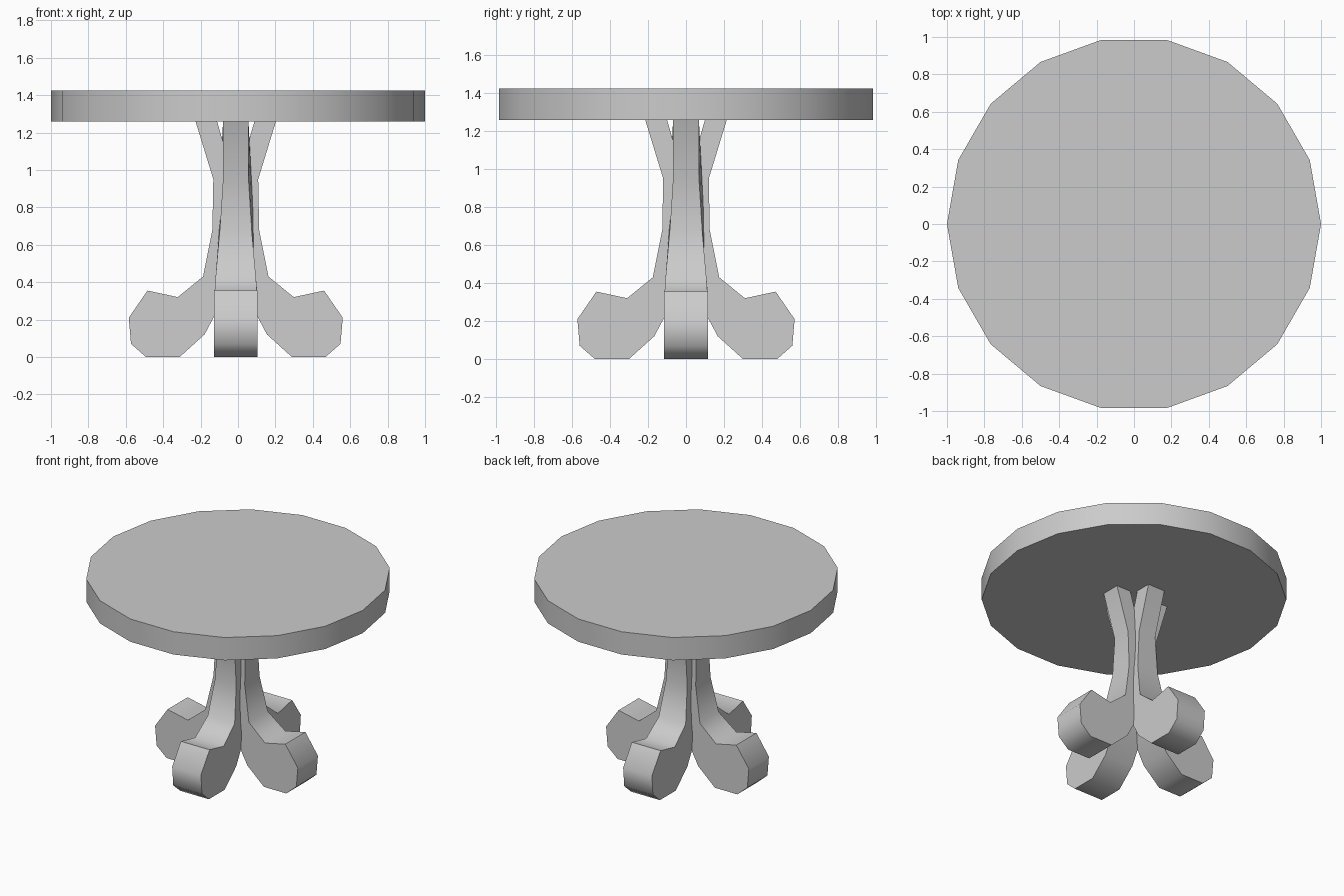
import bpy
import math
from mathutils import Matrix, Vector

cube = bpy.data.objects.get("Cube")
if cube:
    bpy.data.objects.remove(cube, do_unlink=True)

# One plain grey for the whole table
grey = bpy.data.materials.new("plain grey")
grey.use_nodes = True
colour = (0.6, 0.6, 0.6, 1)
grey.diffuse_color = colour
grey.node_tree.nodes["Principled BSDF"].inputs["Base Color"].default_value = colour


def prism(name, side_a, side_b, smooth):
    """Solid between two matching outlines."""
    n = len(side_a)
    faces = [list(range(n))[::-1], list(range(n, 2 * n))]
    faces += [[i, (i + 1) % n, n + (i + 1) % n, n + i] for i in range(n)]
    mesh = bpy.data.meshes.new(name)
    mesh.from_pydata(side_a + side_b, [], faces)
    mesh.materials.append(grey)
    obj = bpy.data.objects.new(name, mesh)
    bpy.context.collection.objects.link(obj)
    bpy.ops.object.select_all(action="DESELECT")
    obj.select_set(True)
    bpy.context.view_layer.objects.active = obj
    bpy.ops.object.shade_smooth_by_angle(angle=math.radians(smooth))
    return obj


# Round top with eighteen sides
def ring(z):
    return [(math.cos(a), math.sin(a), z)
            for a in (math.tau * i / 18 for i in range(18))]


prism("table_top", ring(1.26), ring(1.425), 60)

# Leg outline (distance from the axis, height): outer curve, foot, inner edge
OUTLINE = [(0.215, 1.26), (0.12, 0.95), (0.125, 0.68), (0.175, 0.43),
           (0.31, 0.32), (0.472, 0.355), (0.572, 0.21), (0.56, 0.07),
           (0.48, 0), (0.30, 0), (0.167, 0.12), (0.05, 0.34),
           (0, 0.46), (0, 0.68), (0.01, 0.95), (0.10, 1.26)]


def half_width(z):
    """The foot is wide and the column narrows upwards."""
    t = min(max((z - 0.355) / 0.6, 0), 1)
    return 0.115 - 0.047 * (1 - (1 - t) ** 1.3)


# Four equal legs around the axis
for i, name in enumerate(("left_leg", "back_leg", "right_leg", "front_leg")):
    turn = Matrix.Translation((-0.012, 0, 0)) @ Matrix.Rotation(i * math.pi / 2, 4, "Z")
    sides = [[turn @ Vector((r, s * half_width(z), z)) for r, z in OUTLINE]
             for s in (1, -1)]
    prism(name, sides[1], sides[0], 60)

# Make every face point outwards
for obj in bpy.context.collection.objects:
    if obj.type == "MESH" and obj.name.endswith(("_leg", "_top")):
        bpy.ops.object.select_all(action="DESELECT")
        obj.select_set(True)
        bpy.context.view_layer.objects.active = obj
        bpy.ops.object.mode_set(mode="EDIT")
        bpy.ops.mesh.select_all(action="SELECT")
        bpy.ops.mesh.normals_make_consistent(inside=False)
        bpy.ops.object.mode_set(mode="OBJECT")
